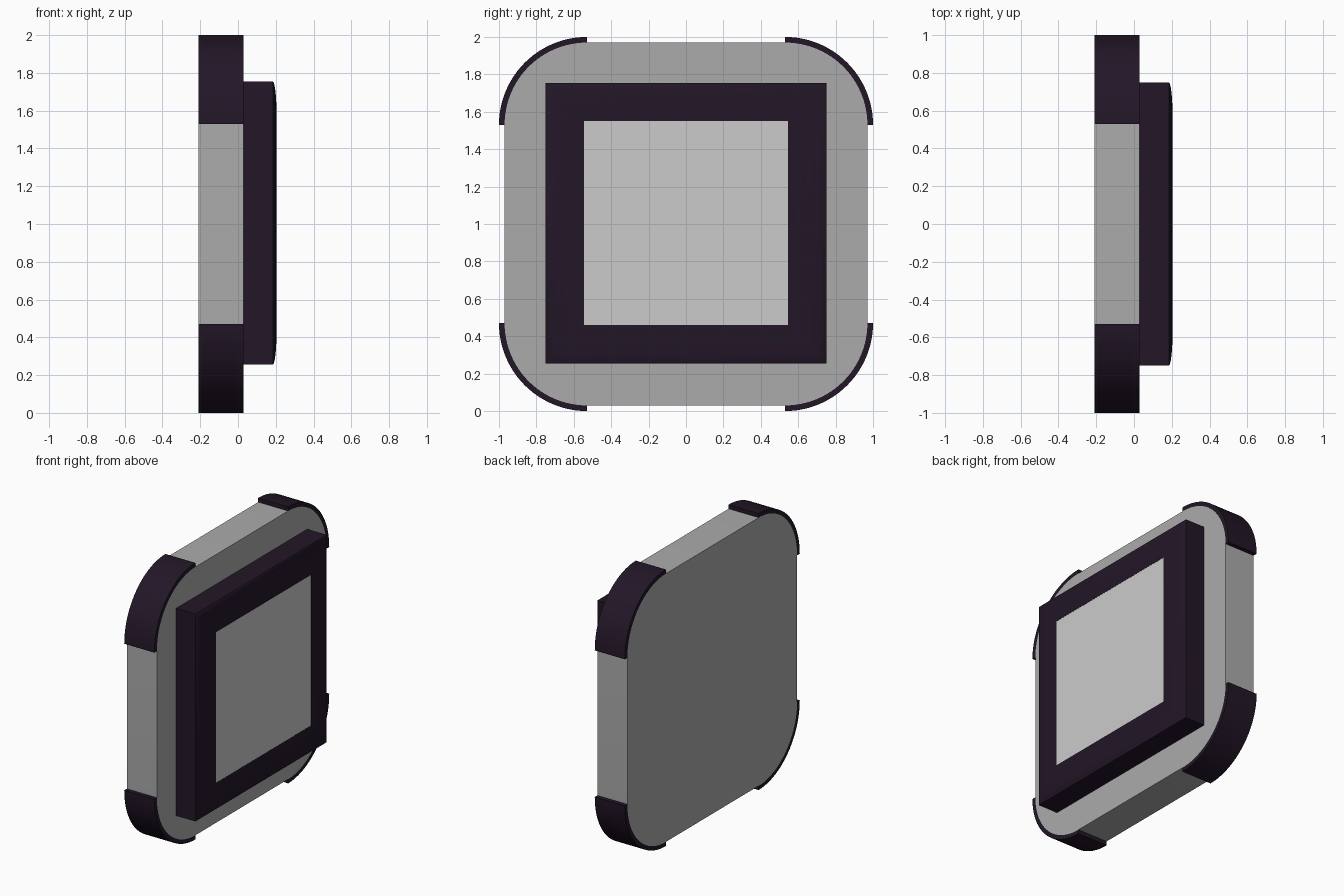
import bpy, bmesh
from math import sin, cos, pi

if "Cube" in bpy.data.objects:
    bpy.data.objects.remove(bpy.data.objects["Cube"])

BACK, FRONT, MID = -0.21, 0.03, 1.0     # body depth range and centre height
ARC, R_IN, R_OUT, SEG = 0.53, 0.44, 0.47, 24


def material(name, rgb):
    m = bpy.data.materials.new(name)
    m.diffuse_color = (*rgb, 1)
    m.use_nodes = True
    m.node_tree.nodes["Principled BSDF"].inputs["Base Color"].default_value = m.diffuse_color
    return m


DARK = material("dark_plum", (0.016, 0.008, 0.02))
GREY = material("mid_grey", (0.41, 0.41, 0.41))


def finish(name, bm, mat=None):
    bmesh.ops.recalc_face_normals(bm, faces=bm.faces)
    me = bpy.data.meshes.new(name)
    bm.to_mesh(me)
    bm.free()
    ob = bpy.data.objects.new(name, me)
    bpy.context.collection.objects.link(ob)
    if mat:
        me.materials.append(mat)
    bpy.ops.object.select_all(action='DESELECT')
    ob.select_set(True)
    bpy.context.view_layer.objects.active = ob
    bpy.ops.object.shade_smooth_by_angle(angle=pi / 6)
    return ob


def loft(name, rings, mat=None, caps=True):
    """Join equal-sized closed rings of points, capping both ends."""
    bm = bmesh.new()
    rows = [[bm.verts.new(p) for p in ring] for ring in rings]
    n = len(rows[0])
    for a, b in zip(rows, rows[1:]):
        for i in range(n):
            j = (i + 1) % n
            bm.faces.new((a[i], a[j], b[j], b[i]))
    if caps:
        bm.faces.new(rows[0])
        bm.faces.new(rows[-1])
    return finish(name, bm, mat)


def arc(quadrant, r):
    """Corner arc points (y, z) for one quadrant of the rounded square."""
    a0 = quadrant * pi / 2
    cy = ARC if quadrant in (0, 3) else -ARC
    cz = ARC if quadrant in (0, 1) else -ARC
    angles = [a0 + i * pi / 2 / SEG for i in range(SEG + 1)]
    return [(cy + r * cos(a), MID + cz + r * sin(a)) for a in angles]


def square(half, x):
    return [(x, y * half, MID + 0.005 + z * half)
            for y, z in ((-1, -1), (1, -1), (1, 1), (-1, 1))]


# Rounded square body
outline = [p for q in range(4) for p in arc(q, R_IN)]
loft("body", [[(x, y, z) for y, z in outline] for x in (BACK, FRONT)], GREY)

# Curved guards wrapped round the four corners
for q, label in enumerate(("upper_right", "upper_left", "lower_left", "lower_right")):
    band = arc(q, R_OUT) + arc(q, R_IN)[::-1]
    loft(f"corner_guard_{label}", [[(x, y, z) for y, z in band] for x in (BACK, FRONT)], DARK)

# Raised frame with a softly crowned front
profile = ((0.545, FRONT), (0.75, FRONT), (0.75, 0.184), (0.742, 0.19), (0.715, 0.196),
           (0.67, 0.201), (0.61, 0.204), (0.545, 0.205), (0.545, FRONT))
loft("frame", [square(h, x) for h, x in profile], DARK, caps=False)

# Flat panel filling the frame
loft("panel", [square(0.545, FRONT), square(0.545, 0.204)])
